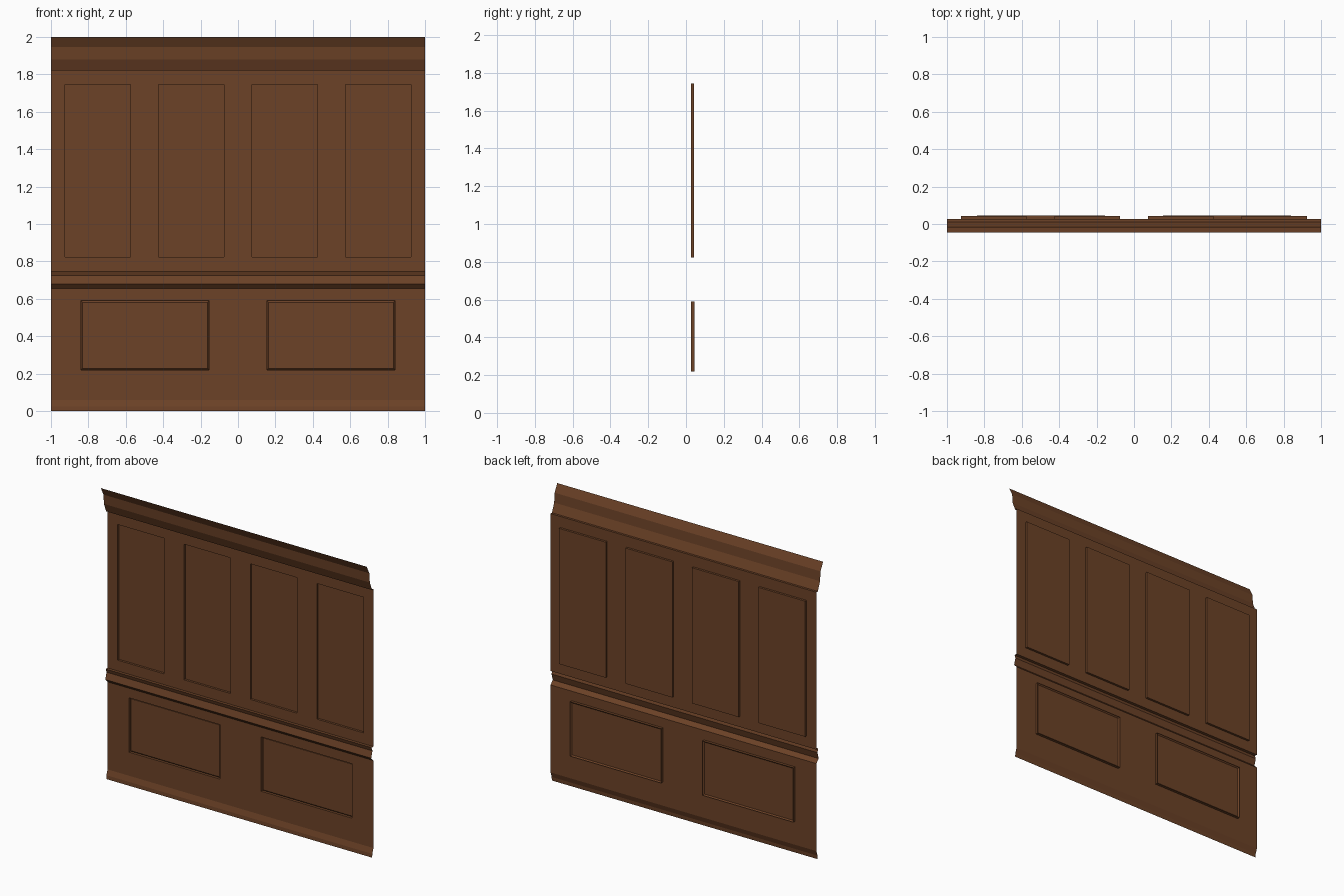
import bpy
import bmesh

if "Cube" in bpy.data.objects:
    bpy.data.objects.remove(bpy.data.objects["Cube"])

WALL_Y = 0.027

wood = bpy.data.materials.new("brown_wood")
wood.diffuse_color = (0.15, 0.054, 0.02, 1)
wood.use_nodes = True
wood.node_tree.nodes["Principled BSDF"].inputs["Base Color"].default_value = wood.diffuse_color


def finish(bm, name):
    mesh = bpy.data.meshes.new(name)
    bm.to_mesh(mesh)
    bm.free()
    mesh.materials.append(wood)
    obj = bpy.data.objects.new(name, mesh)
    bpy.context.collection.objects.link(obj)


def moulding(name, profile):
    """Run an open (y, z) profile, listed bottom to top, across the wall."""
    bm = bmesh.new()
    rows = [[bm.verts.new((x, y, z)) for x in (-1, 1)] for y, z in profile]
    for low, high in zip(rows, rows[1:]):
        bm.faces.new((low[0], low[1], high[1], high[0]))
    finish(bm, name)


def panelled_field(name, xs, zs, steps):
    """Flat sheet cut by a grid; odd columns of the middle row become panels.
    Each step is (inset width, new y of the inner face)."""
    bm = bmesh.new()
    grid = [[bm.verts.new((x, WALL_Y, z)) for x in xs] for z in zs]
    panels = []
    for r in range(len(zs) - 1):
        for c in range(len(xs) - 1):
            f = bm.faces.new((grid[r][c], grid[r][c + 1],
                              grid[r + 1][c + 1], grid[r + 1][c]))
            if r == 1 and c % 2 == 1:
                panels.append(f)
    for width, y in steps:
        bmesh.ops.inset_individual(bm, faces=panels, thickness=width)
        for f in panels:
            for v in f.verts:
                v.co.y = y
    finish(bm, name)


# Skirting along the floor
moulding("baseboard", [(0.013, 0), (0.015, 0.025), (WALL_Y, 0.06)])

# Lower field with two wide panels, raised inside a groove
panelled_field("lower_panels",
               [-1, -0.84, -0.155, 0.155, 0.84, 1],
               [0.06, 0.22, 0.59, 0.655],
               [(0.016, 0.045), (0.012, 0.037)])

# Chair rail with a cove under its top lip
moulding("chair_rail", [(WALL_Y, 0.655), (0.003, 0.68), (0.016, 0.725),
                        (0.007, 0.75), (WALL_Y, 0.75)])

# Upper field with four tall recessed panels
upper_x = [-1]
for centre in (-0.75, -0.25, 0.25, 0.75):
    upper_x += [centre - 0.176, centre + 0.176]
upper_x.append(1)
panelled_field("upper_panels", upper_x, [0.75, 0.823, 1.745, 1.82],
               [(0.018, 0.042)])

# Crown moulding flaring forward at the top
moulding("crown", [(WALL_Y, 1.82), (0.012, 1.82), (-0.012, 1.88),
                   (-0.017, 1.945), (-0.045, 2.0)])
